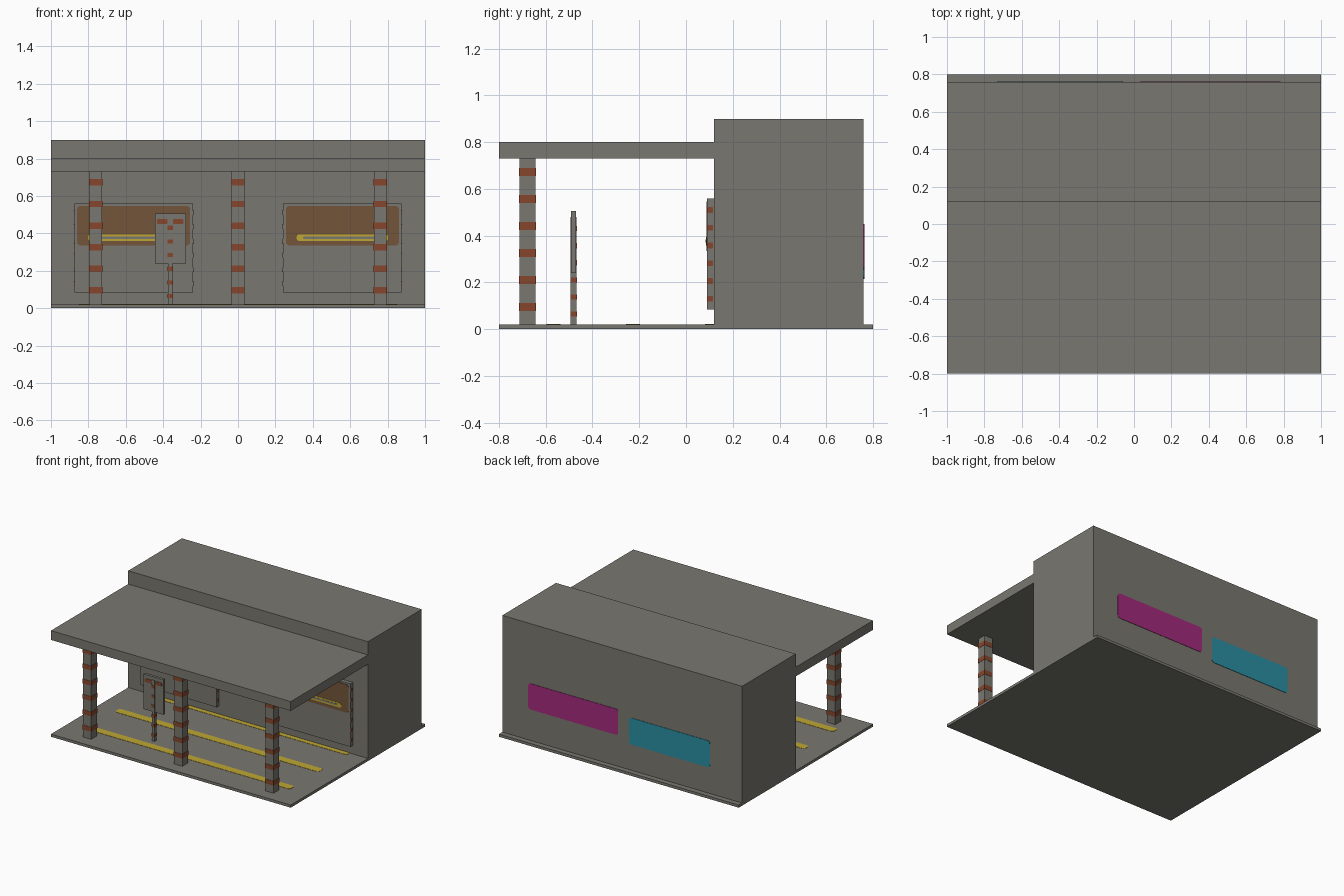
import bpy, bmesh, math
from mathutils import Vector, Matrix

cube = bpy.data.objects.get("Cube")
if cube:
    bpy.data.objects.remove(cube, do_unlink=True)


def material(name, r, g, b):
    m = bpy.data.materials.new(name)
    m.use_nodes = True
    m.diffuse_color = (r, g, b, 1)
    m.node_tree.nodes["Principled BSDF"].inputs["Base Color"].default_value = (r, g, b, 1)
    return m


CONCRETE = material("concrete grey", 0.19, 0.185, 0.16)
YELLOW = material("line yellow", 0.52, 0.39, 0.035)
BROWN = material("panel brown", 0.17, 0.09, 0.042)
RUST = material("rust red", 0.24, 0.062, 0.026)
MAGENTA = material("magenta paint", 0.36, 0.023, 0.2)
CYAN = material("cyan paint", 0.023, 0.27, 0.36)


def finish(name, bm, mat):
    mesh = bpy.data.meshes.new(name)
    bmesh.ops.recalc_face_normals(bm, faces=bm.faces)
    bm.to_mesh(mesh)
    bm.free()
    mesh.materials.append(mat)
    obj = bpy.data.objects.new(name, mesh)
    bpy.context.scene.collection.objects.link(obj)
    return obj


def box(name, mat, x, y, z):
    """Box spanning the given (low, high) ranges."""
    bm = bmesh.new()
    bmesh.ops.create_cube(bm, size=1)
    for v in bm.verts:
        v.co = [(lo + hi) / 2 + c * (hi - lo) for c, (lo, hi) in zip(v.co, (x, y, z))]
    return finish(name, bm, mat)


def plate(name, mat, centre, size, normal, radius=0.02, thick=0.003):
    """Thin rounded rectangle lying on a surface with the given normal."""
    n = Vector(normal)
    up = Vector((0, 1, 0)) if abs(n.z) > 0.5 else Vector((0, 0, 1))
    side = up.cross(n)
    w, h = size[0] / 2 - radius, size[1] / 2 - radius
    bm = bmesh.new()
    ring = []
    for i, (sx, sy) in enumerate([(1, 1), (-1, 1), (-1, -1), (1, -1)]):
        for k in range(5):
            a = (i + k / 4) * math.pi / 2
            u, v = sx * w + radius * math.cos(a), sy * h + radius * math.sin(a)
            ring.append(bm.verts.new(Vector(centre) + side * u + up * v))
    face = bm.faces.new(ring)
    bmesh.ops.remove_doubles(bm, verts=bm.verts, dist=1e-5)
    face = bm.faces[:][0]
    top = bmesh.ops.extrude_face_region(bm, geom=[face], use_keep_orig=True)
    moved = [g for g in top["geom"] if isinstance(g, bmesh.types.BMVert)]
    bmesh.ops.translate(bm, verts=moved, vec=n * thick)
    return finish(name, bm, mat)


def bands(name, cx, cy, half, heights, tall):
    """Painted bands wrapped around a square post."""
    e = half + 0.002
    for z in heights:
        box(name, RUST, (cx - e, cx + e), (cy - e, cy + e), (z - tall / 2, z + tall / 2))


# Main masses
box("ground_slab", CONCRETE, (-1, 1), (-0.8, 0.8), (0, 0.02))
box("building", CONCRETE, (-1, 1), (0.12, 0.76), (0.02, 0.9))
box("canopy", CONCRETE, (-1, 1), (-0.8, 0.12), (0.73, 0.8))

# Canopy posts with painted bands
for x in (-0.76, 0, 0.76):
    box("canopy_post", CONCRETE, (x - 0.034, x + 0.034), (-0.712, -0.644), (0.02, 0.73))
    bands("post_band", x, -0.678, 0.034, [0.095 + 0.1155 * i for i in range(6)], 0.034)

# Wall shutters with brown panel, hollow yellow stripe and edge marks
for s in (-1, 1):
    x = s * 0.558
    box("shutter", CONCRETE, (x - 0.317, x + 0.317), (0.09, 0.12), (0.085, 0.56))
    plate("shutter_panel", BROWN, (x, 0.09, 0.441), (0.605, 0.212), (0, -1, 0))
    plate("shutter_stripe", YELLOW, (x, 0.087, 0.377), (0.49, 0.036), (0, -1, 0), 0.017, 0.002)
    plate("stripe_core", CONCRETE, (x, 0.085, 0.377), (0.42, 0.012), (0, -1, 0), 0.005, 0.001)
    for end in (-1, 1):
        for i in range(6):
            plate("shutter_edge_mark", RUST, (x + end * 0.317, 0.104, 0.13 + 0.076 * i),
                  (0.024, 0.024), (end, 0, 0), 0.004, 0.002)

# Freestanding sign
box("sign_pole", CONCRETE, (-0.374, -0.35), (-0.493, -0.469), (0.02, 0.48))
bands("pole_band", -0.362, -0.481, 0.012, [0.065 + 0.073 * i for i in range(6)], 0.022)
box("sign_board", CONCRETE, (-0.444, -0.278), (-0.491, -0.471), (0.24, 0.505))
for x in (-0.405, -0.32):
    plate("sign_mark", RUST, (x, -0.491, 0.463), (0.056, 0.026), (0, -1, 0), 0.006)

# Floor lines
for y in (-0.567, -0.226, 0.112):
    plate("floor_line", YELLOW, (0, y, 0.02), (1.7, 0.06), (0, 0, 1), 0.02, 0.002)

# Painted panels on the back wall
plate("magenta_panel", MAGENTA, (0.408, 0.76, 0.352), (0.75, 0.195), (0, 1, 0))
plate("cyan_panel", CYAN, (-0.395, 0.76, 0.315), (0.675, 0.2), (0, 1, 0))
